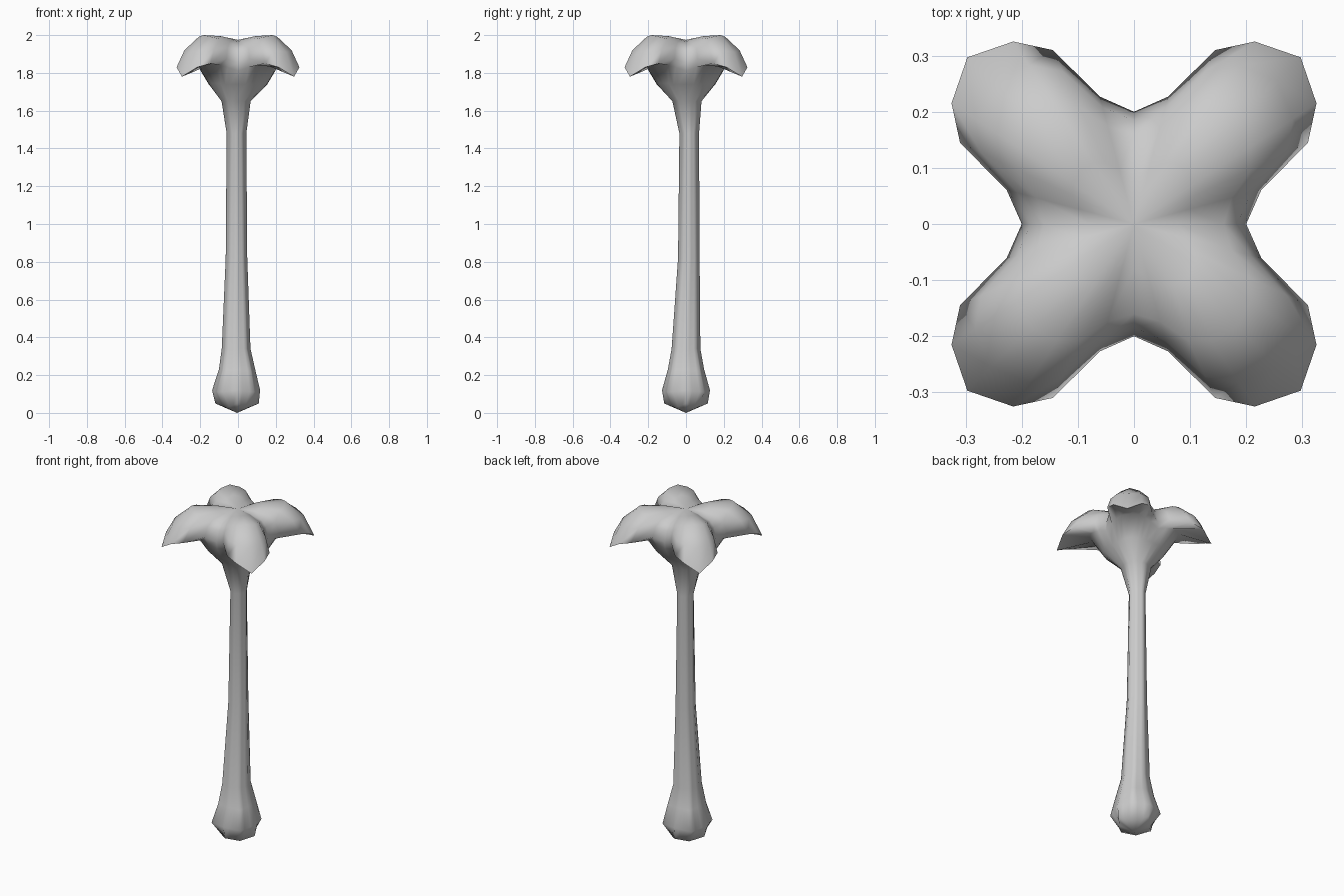
import bpy, bmesh, math

cube = bpy.data.objects.get("Cube")
if cube:
    bpy.data.objects.remove(cube, do_unlink=True)

grey = bpy.data.materials.new("plain grey")
grey.use_nodes = True
grey.diffuse_color = (0.6, 0.6, 0.6, 1)
grey.node_tree.nodes["Principled BSDF"].inputs["Base Color"].default_value = (0.6, 0.6, 0.6, 1)

# Angles away from a petal's centre line: valley, three shoulders, tip
SPREAD = [45, 30, 20, 11.5, 0]


def ring_from_quarter(half, cx=0, cy=0):
    """Mirror half a petal's (radius, height, spread) points and repeat it four times."""
    quarter = [(r, z, -a) for r, z, a in half] + [(r, z, a) for r, z, a in half[-2:0:-1]]
    pts = []
    for k in range(4):
        for r, z, a in quarter:
            t = math.radians(45 + 90 * k + a)
            pts.append((cx + r * math.cos(t), cy + r * math.sin(t), z))
    return pts


def stem_ring(axis, diag, cx, cy):
    """Eight-sided ring with (radius, height) on the axes and on the diagonals."""
    half = []
    for a in SPREAD:
        t = 1 - a / 45
        x = axis[0] * (1 - t) + diag[0] * math.cos(math.pi / 4) * t
        y = diag[0] * math.sin(math.pi / 4) * t
        z = axis[1] * (1 - t) + diag[1] * t
        half.append((math.hypot(x, y), z, 45 - math.degrees(math.atan2(y, x))))
    return ring_from_quarter(half, cx, cy)


# Bulbous foot and slim stem: axis point, diagonal point, centre
stem = [
    ((.115, .05), (.08, .027), -.005, 0),
    ((.127, .12), (.137, .11), -.01, 0),
    ((.096, .23), (.105, .22), -.005, 0),
    ((.076, .34), (.078, .34), -.01, 0),
    ((.057, .82), (.055, .82), -.008, .015),
    ((.052, 1.48), (.045, 1.48), -.008, .017),
    ((.077, 1.65), (.083, 1.65), -.01, .005),
]
# Flared head: radius and height from valley to petal tip
head = [
    [(.155, 1.74), (.158, 1.74), (.162, 1.74), (.167, 1.745), (.17, 1.745)],
    [(.197, 1.81), (.213, 1.83), (.225, 1.84), (.235, 1.85), (.24, 1.85)],
    [(.2, 1.85), (.235, 1.875), (.342, 1.85), (.39, 1.83), (.42, 1.78)],
    [(.185, 1.915), (.215, 1.93), (.3, 1.925), (.34, 1.92), (.36, 1.91)],
    [(.16, 1.945), (.18, 1.96), (.23, 1.98), (.25, 1.99), (.26, 2)],
    [(.08, 1.965), (.1, 1.975), (.12, 1.985), (.13, 1.99), (.135, 1.995)],
]
rings = [stem_ring(*s) for s in stem]
rings += [ring_from_quarter([(r, z, a) for (r, z), a in zip(h, SPREAD)]) for h in head]

# Loft the rings and close both ends with fans
bm = bmesh.new()
loops = [[bm.verts.new(p) for p in ring] for ring in rings]
n = len(loops[0])
for low, high in zip(loops, loops[1:]):
    for i in range(n):
        j = (i + 1) % n
        bm.faces.new((low[i], low[j], high[j], high[i]))
foot = bm.verts.new((-.005, 0, 0))
crown = bm.verts.new((0, 0, 1.975))
for i in range(n):
    j = (i + 1) % n
    bm.faces.new((loops[0][j], loops[0][i], foot))
    bm.faces.new((loops[-1][i], loops[-1][j], crown))
bmesh.ops.recalc_face_normals(bm, faces=bm.faces)

mesh = bpy.data.meshes.new("petal_topped_stem")
bm.to_mesh(mesh)
bm.free()
mesh.materials.append(grey)
obj = bpy.data.objects.new("petal_topped_stem", mesh)
bpy.context.collection.objects.link(obj)
bpy.context.view_layer.objects.active = obj
obj.select_set(True)
bpy.ops.object.shade_smooth_by_angle(angle=math.radians(75))
